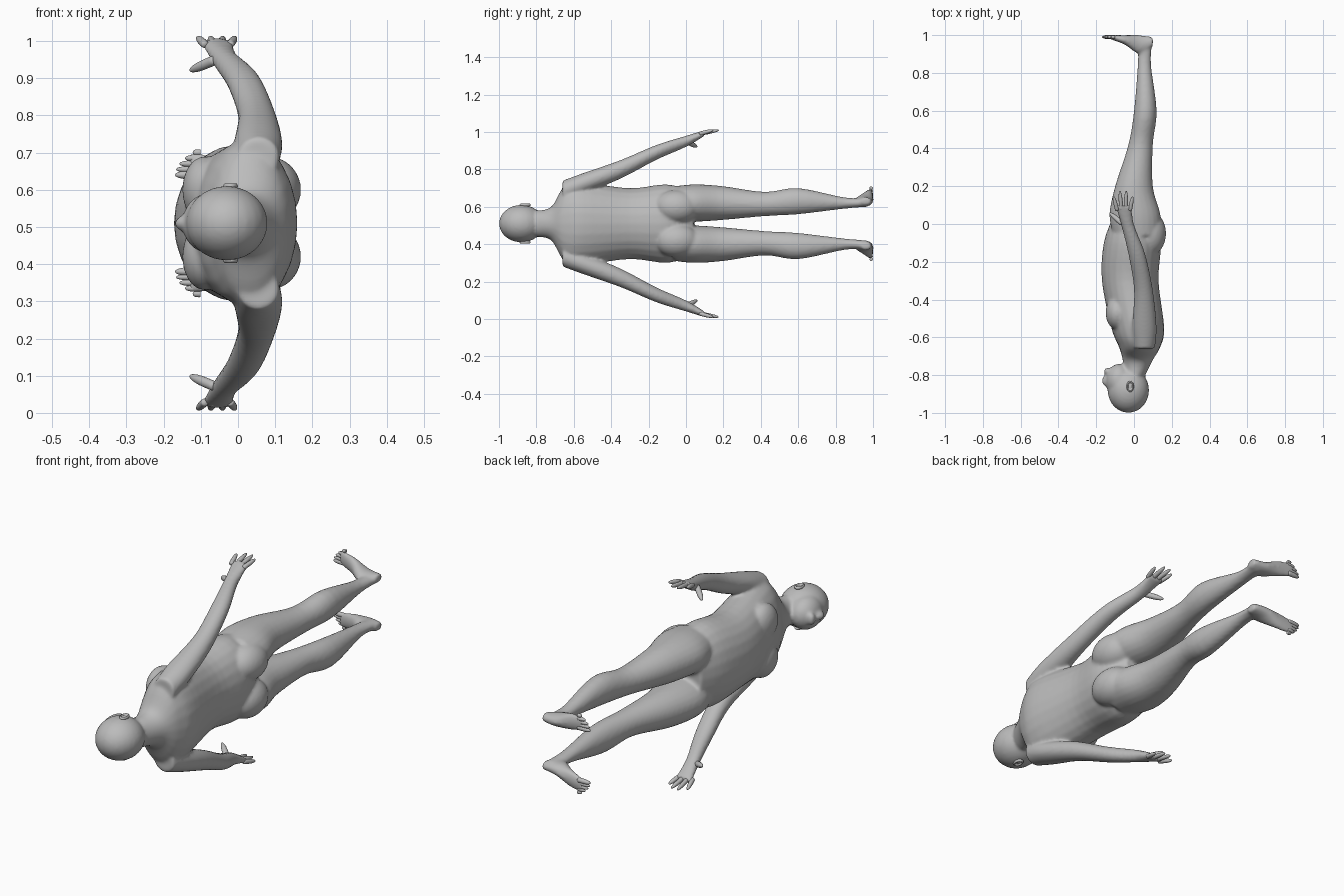
import bpy, bmesh, math
from mathutils import Vector, Matrix

if "Cube" in bpy.data.objects:
    bpy.data.objects.remove(bpy.data.objects["Cube"])

MIDDLE = 0.51  # height of the symmetry plane
SIDES = {"left": -1, "right": 1}

clay = bpy.data.materials.new("clay_grey")
clay.use_nodes = True
grey = (0.5, 0.5, 0.5, 1)
clay.diffuse_color = grey
clay.node_tree.nodes["Principled BSDF"].inputs["Base Color"].default_value = grey


def smooth_stations(stations, steps=5):
    """Run a Catmull-Rom curve through the given cross-sections."""
    points = [Vector(station) for station in stations]
    points = [points[0]] + points + [points[-1]]
    curve = []
    for before, start, end, after in zip(points, points[1:], points[2:], points[3:]):
        leave, arrive = (end - before) / 2, (after - start) / 2
        for step in range(steps):
            t = step / steps
            ease = t * t * (3 - 2 * t)
            curve.append(start * (1 - ease) + end * ease
                         + leave * (t * (1 - t) ** 2) - arrive * (t * t * (1 - t)))
    return curve + [points[-1]]


def skin(bm, rings):
    """Bridge consecutive rings of points and close both ends."""
    loops = [[bm.verts.new(point) for point in ring] for ring in rings]
    for near, far in zip(loops, loops[1:]):
        for i in range(len(near)):
            bm.faces.new((near[i - 1], near[i], far[i], far[i - 1]))
    bm.faces.new(loops[0])
    bm.faces.new(loops[-1])


def circle(count):
    angles = [2 * math.pi * i / count for i in range(count)]
    return [(math.cos(angle), math.sin(angle)) for angle in angles]


def loft(bm, stations, side=1, along_x=False):
    """Each station is position, low, high, inner and outer distance from the middle."""
    rings = []
    for position, low, high, inner, outer in smooth_stations(stations):
        ring = []
        for c, s in circle(24):
            across = (low + high + (high - low) * c) / 2
            z = MIDDLE + side * (inner + outer + (outer - inner) * s) / 2
            ring.append((position, across, z) if along_x else (across, position, z))
        rings.append(ring)
    skin(bm, rings)


def ball(bm, x, y, offset, size):
    place = Matrix.Translation((x, y, MIDDLE + offset)) @ Matrix.Diagonal((*size, 1))
    bmesh.ops.create_uvsphere(bm, u_segments=24, v_segments=16, radius=1, matrix=place)


def digit(bm, start, end, radius, side):
    """Round-tipped finger or toe."""
    root, tip = [Vector((x, y, MIDDLE + side * offset)) for x, y, offset in (start, end)]
    turn = (tip - root).to_track_quat("Z", "Y")
    rings = []
    for step in range(8):
        t = step / 7
        width = radius * (1 - 0.7 * t ** 5)
        rings.append([root.lerp(tip, t) + turn @ Vector((c, s, 0)) * width
                      for c, s in circle(8)])
    skin(bm, rings)


def finish(name, bm, fused=False):
    bmesh.ops.recalc_face_normals(bm, faces=bm.faces)
    mesh = bpy.data.meshes.new(name)
    bm.to_mesh(mesh)
    bm.free()
    mesh.materials.append(clay)
    mesh.shade_smooth()
    part = bpy.data.objects.new(name, mesh)
    bpy.context.collection.objects.link(part)
    if fused:  # merge the overlapping masses into one skin
        fuse = part.modifiers.new("fuse", "REMESH")
        fuse.mode = "VOXEL"
        fuse.voxel_size = 0.008
        fuse.use_smooth_shade = True
        soften = part.modifiers.new("soften", "SMOOTH")
        soften.iterations = 8
    else:
        rounding = part.modifiers.new("rounding", "SUBSURF")
        rounding.levels = rounding.render_levels = 1


# Trunk and neck: position, front, back, half width
trunk = [(-0.8, -0.05, 0.06, 0.07), (-0.72, -0.06, 0.1, 0.09), (-0.65, -0.08, 0.14, 0.2),
         (-0.55, -0.12, 0.16, 0.22), (-0.3, -0.17, 0.13, 0.19), (-0.1, -0.16, 0.14, 0.21),
         (0.04, -0.11, 0.08, 0.17)]
leg = [(-0.06, -0.11, 0.14, 0.01, 0.2), (0.05, -0.13, 0.14, 0.01, 0.21),
       (0.2, -0.1, 0.1, 0.02, 0.2), (0.42, -0.03, 0.1, 0.04, 0.17),
       (0.6, 0, 0.12, 0.05, 0.19), (0.85, 0.02, 0.09, 0.08, 0.14),
       (0.97, 0.02, 0.1, 0.09, 0.14)]
foot = [(0.1, 0.94, 0.99, 0.1, 0.14), (0.03, 0.9, 1, 0.09, 0.15),
        (-0.05, 0.95, 1, 0.1, 0.18), (-0.13, 0.98, 1, 0.12, 0.19)]
arm = [(-0.66, 0, 0.11, 0.12, 0.23), (-0.55, -0.01, 0.12, 0.16, 0.27),
       (-0.35, 0, 0.1, 0.24, 0.34), (-0.16, -0.03, 0.06, 0.34, 0.42),
       (0, -0.07, 0, 0.41, 0.47), (0.1, -0.1, -0.01, 0.47, 0.5)]

body = bmesh.new()
loft(body, [(y, front, back, -half, half) for y, front, back, half in trunk])

# Skull, jaw, nose and lips
ball(body, -0.03, -0.88, 0, (0.11, 0.12, 0.1))
ball(body, -0.08, -0.83, 0, (0.07, 0.09, 0.08))
ball(body, -0.15, -0.83, 0, (0.02, 0.03, 0.02))
ball(body, -0.14, -0.78, 0, (0.02, 0.02, 0.03))

for side in SIDES.values():
    loft(body, leg, side)
    loft(body, foot, side, along_x=True)
    loft(body, arm, side)
    # Buttock and chest
    ball(body, 0.08, -0.05, side * 0.09, (0.09, 0.12, 0.09))
    ball(body, -0.09, -0.47, side * 0.09, (0.06, 0.09, 0.09))
finish("body", body, fused=True)

for label, side in SIDES.items():
    # Fingers fan out from the knuckles, the middle ones longest
    fingers = bmesh.new()
    for i in range(4):
        spread = i - 1.5
        reach = 0.18 - 0.015 * spread ** 2
        digit(fingers, (-0.055 + spread * 0.022, 0.07, 0.48),
              (-0.058 + spread * 0.034, reach, 0.5), 0.012, side)
    digit(fingers, (-0.06, 0, 0.44), (-0.13, 0.06, 0.41), 0.015, side)
    finish(label + "_fingers", fingers)

    # Toes shorten towards the outer edge
    toes = bmesh.new()
    for i in range(5):
        offset = 0.13 + i * 0.015
        digit(toes, (-0.1, 0.99, offset), (-0.17 + i * i * 0.003, 0.99, offset),
              0.01 if i else 0.013, side)
    finish(label + "_toes", toes)

    # Ear with a hollowed bowl
    ear = bmesh.new()
    ball(ear, -0.02, -0.86, side * 0.1, (0.02, 0.03, 0.012))
    for vert in ear.verts:
        from_centre = math.hypot((vert.co.x + 0.02) / 0.02, (vert.co.y + 0.86) / 0.03)
        if from_centre < 0.6 and (vert.co.z - MIDDLE) * side > 0.1:
            vert.co.z -= side * 0.01
    finish(label + "_ear", ear)
